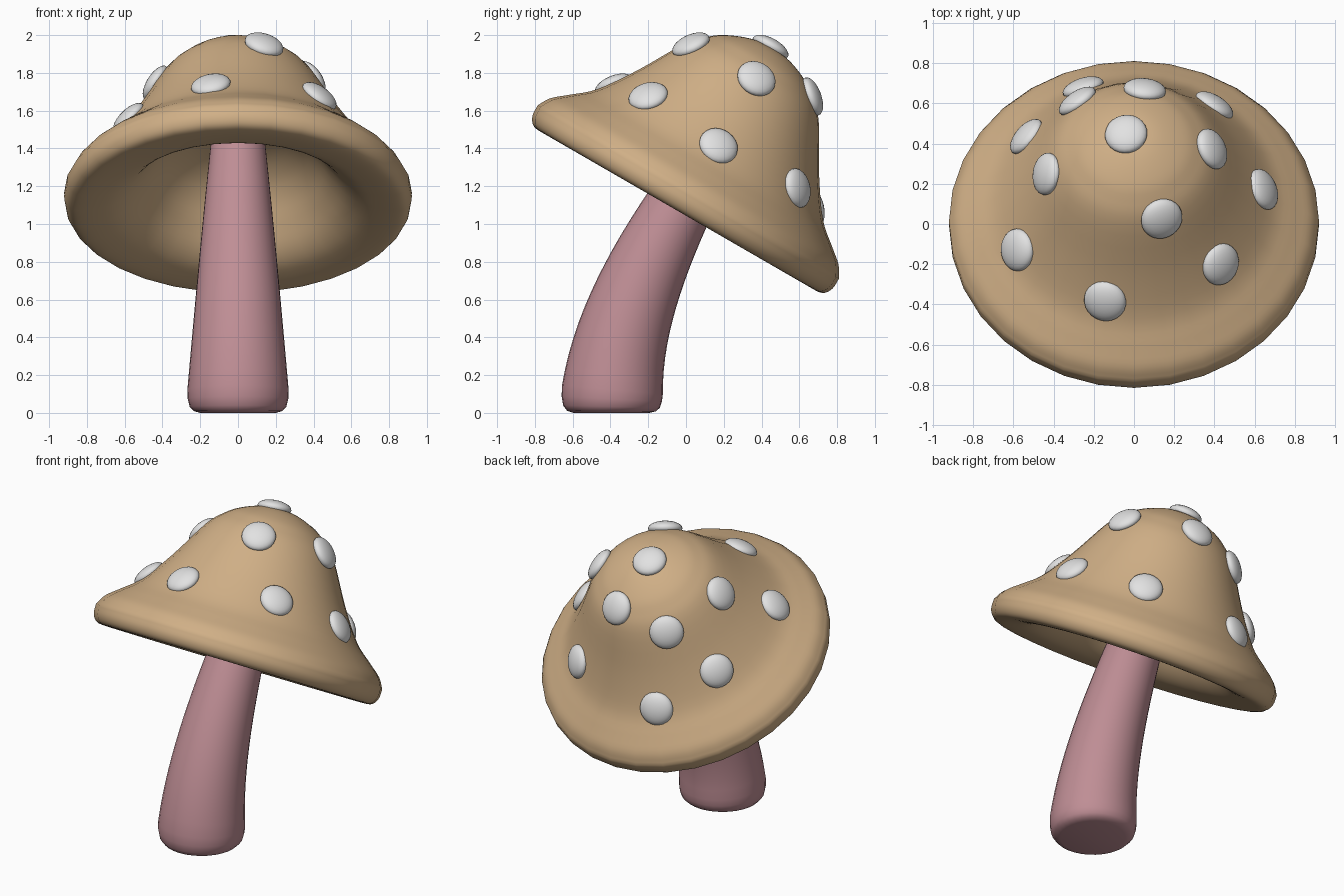
import bpy, bmesh, math
from mathutils import Vector, Matrix

if "Cube" in bpy.data.objects:
    bpy.data.objects.remove(bpy.data.objects["Cube"])


def material(name, rgb):
    m = bpy.data.materials.new(name)
    m.diffuse_color = (*rgb, 1)
    m.use_nodes = True
    m.node_tree.nodes["Principled BSDF"].inputs["Base Color"].default_value = m.diffuse_color
    return m


TAN = material("tan", (0.63, 0.43, 0.24))
PINK = material("dusty pink", (0.52, 0.27, 0.30))
WHITE = material("pale grey", (0.76, 0.76, 0.76))


def smooth_path(pts, steps=4):
    """Catmull-Rom curve through the points."""
    pts = [Vector(p) for p in pts]
    ext = [2 * pts[0] - pts[1]] + pts + [2 * pts[-1] - pts[-2]]
    out = []
    for a, b, c, d in zip(ext, ext[1:], ext[2:], ext[3:]):
        for i in range(steps):
            t = i / steps
            out.append(0.5 * (2 * b + (c - a) * t + (2 * a - 5 * b + 4 * c - d) * t * t
                              + (3 * b - a - 3 * c + d) * t ** 3))
    return out + [pts[-1]]


def loft(name, rings, mat, angle):
    """Skin a list of rings; a ring of one point is a pole."""
    bm = bmesh.new()
    rows = [[bm.verts.new(p) for p in r] for r in rings]
    for a, b in zip(rows, rows[1:]):
        n = max(len(a), len(b))
        for i in range(n):
            j = (i + 1) % n
            quad = [a[i % len(a)], a[j % len(a)], b[j % len(b)], b[i % len(b)]]
            bm.faces.new(list(dict.fromkeys(quad)))
    bmesh.ops.recalc_face_normals(bm, faces=bm.faces)
    finish(name, bm, mat, angle)


def finish(name, bm, mat, angle):
    me = bpy.data.meshes.new(name)
    bm.to_mesh(me)
    bm.free()
    ob = bpy.data.objects.new(name, me)
    me.materials.append(mat)
    bpy.context.collection.objects.link(ob)
    bpy.ops.object.select_all(action='DESELECT')
    bpy.context.view_layer.objects.active = ob
    ob.select_set(True)
    bpy.ops.object.shade_smooth_by_angle(angle=math.radians(angle))


def circle(r, n=32):
    if r < 1e-5:
        return [Vector((0, 0, 0))]
    return [Vector((r * math.cos(math.tau * i / n), r * math.sin(math.tau * i / n), 0))
            for i in range(n)]


# cap: tilted lathe of a bell profile with a hollow underside
tilt = Matrix.Translation((0, -0.045, 1.07)) @ Matrix.Rotation(math.radians(-30), 4, 'X')
outer = smooth_path([(0, 1.0), (0.12, 0.983), (0.24, 0.935), (0.32, 0.88), (0.41, 0.785),
                     (0.554, 0.54), (0.69, 0.345), (0.80, 0.248), (0.88, 0.18),
                     (0.92, 0.115)])
inner = smooth_path([(0.92, 0.115), (0.917, 0.055), (0.89, 0.012), (0.84, 0.0), (0.75, 0.01),
                     (0.66, 0.035), (0.58, 0.09), (0.5, 0.185), (0.42, 0.29), (0.33, 0.37),
                     (0.2, 0.43), (0, 0.46)])
loft("cap", [[tilt @ (p + Vector((0, 0, h))) for p in circle(r)]
             for r, h in outer + inner[1:]], TAN, 60)

# stem: tapered tube along a leaning curve, rounded at the foot
P = [Vector(p) for p in ((0, -0.395, 0), (0, -0.395, 0.55), (0, -0.05, 1.07), (0, 0.2, 1.5))]
rings = [[P[0]]]
profile = [(0, 0.2), (0.006, 0.235), (0.02, 0.256), (0.045, 0.266), (0.075, 0.268)]
profile += [(0.075 + 0.925 * i / 20, 0.268 - 0.132 * i / 20) for i in range(1, 21)]
for t, r in profile:
    s = 1 - t
    c = P[0] * s ** 3 + P[1] * 3 * s * s * t + P[2] * 3 * s * t * t + P[3] * t ** 3
    d = (P[1] - P[0]) * s * s + (P[2] - P[1]) * 2 * s * t + (P[3] - P[2]) * t * t
    rot = Matrix.Rotation(-math.atan2(d.y, d.z), 3, 'X')
    rings.append([c + rot @ p for p in circle(r)])
rings.append([P[3]])
loft("stem", rings, PINK, 50)

# spots: flattened balls snapped onto the cap surface
spots = [(-0.04, 0.45, 1.94), (0.135, 0.03, 1.94), (-0.443, 0.25, 1.75), (-0.60, -0.13, 1.58),
         (-0.144, -0.383, 1.735), (0.43, -0.20, 1.675), (0.38, 0.37, 1.765),
         (0.637, 0.17, 1.41), (0.055, 0.68, 1.68), (0.40, 0.59, 1.19),
         (-0.257, 0.69, 1.08), (-0.285, 0.615, 1.58), (-0.53, 0.43, 1.315)]
bm = bmesh.new()
for s in spots:
    q = tilt.inverted() @ Vector(s)
    a = math.atan2(q.y, q.x)
    rh = Vector((math.hypot(q.x, q.y), q.z))
    k = min(range(1, len(outer) - 1), key=lambda i: (outer[i] - rh).length)
    tan = (outer[k + 1] - outer[k - 1]).normalized()
    nrm2 = Vector((-tan.y, tan.x))
    foot = rh - nrm2 * (rh - outer[k]).dot(nrm2)
    pos = tilt @ Vector((foot.x * math.cos(a), foot.x * math.sin(a), foot.y))
    nrm = tilt.to_3x3() @ Vector((nrm2.x * math.cos(a), nrm2.x * math.sin(a), nrm2.y))
    m = (Matrix.Translation(pos) @ nrm.to_track_quat('Z', 'Y').to_matrix().to_4x4()
         @ Matrix.Diagonal((0.106, 0.106, 0.047, 1)))
    bmesh.ops.create_uvsphere(bm, u_segments=24, v_segments=14, radius=1, matrix=m)
finish("spots", bm, WHITE, 60)
